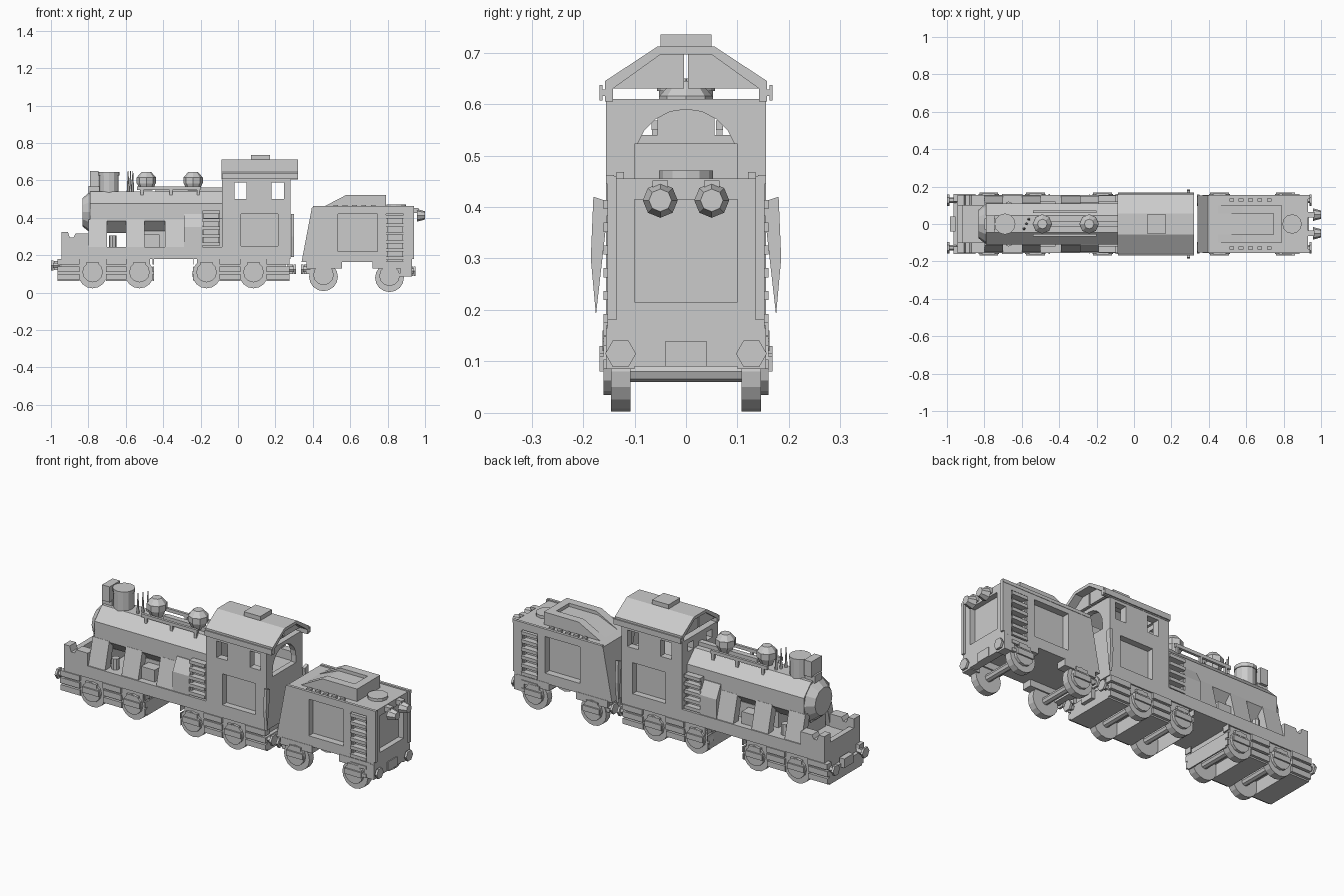
import bpy, bmesh, math
from mathutils import Matrix, Vector

old = bpy.data.objects.get("Cube")
if old:
    bpy.data.objects.remove(old, do_unlink=True)

grey = bpy.data.materials.new("plain grey")
grey.use_nodes = True
grey.diffuse_color = (0.6, 0.6, 0.6, 1)
grey.node_tree.nodes["Principled BSDF"].inputs["Base Color"].default_value = (0.6, 0.6, 0.6, 1)


def finish(name, bm):
    bmesh.ops.recalc_face_normals(bm, faces=bm.faces)
    me = bpy.data.meshes.new(name)
    bm.to_mesh(me)
    bm.free()
    me.materials.append(grey)
    ob = bpy.data.objects.new(name, me)
    bpy.context.collection.objects.link(ob)
    return ob


def prism(name, pts, axis, a, b):
    """Extrude a profile along x (pts are y,z) or along y (pts are x,z)."""
    bm = bmesh.new()
    place = (lambda p: (a, p[0], p[1])) if axis == "x" else (lambda p: (p[0], a, p[1]))
    face = bm.faces.new([bm.verts.new(place(p)) for p in pts])
    out = bmesh.ops.extrude_face_region(bm, geom=[face])
    shift = Vector((b - a, 0, 0) if axis == "x" else (0, b - a, 0))
    bmesh.ops.translate(bm, verts=[v for v in out["geom"] if isinstance(v, bmesh.types.BMVert)], vec=shift)
    return finish(name, bm)


def box(name, x0, x1, y0, y1, z0, z1):
    return prism(name, [(x0, z0), (x1, z0), (x1, z1), (x0, z1)], "y", y0, y1)


def cyl(name, centre, r, length, axis="z", sides=12, r2=None):
    bm = bmesh.new()
    bmesh.ops.create_cone(bm, cap_ends=True, segments=sides, radius1=r,
                          radius2=r if r2 is None else r2, depth=length)
    turn = {"x": Matrix.Rotation(math.pi / 2, 4, "Y"),
            "y": Matrix.Rotation(math.pi / 2, 4, "X"), "z": Matrix()}[axis]
    bm.transform(Matrix.Translation(centre) @ turn)
    return finish(name, bm)


def both(make, name, *args):
    for side, word in ((1, "left"), (-1, "right")):
        make(word + "_" + name, side, *args)


def side_box(name, s, x0, x1, y0, y1, z0, z1):
    return box(name, x0, x1, min(s * y0, s * y1), max(s * y0, s * y1), z0, z1)


def cut(target, cutters):
    for c in cutters:
        mod = target.modifiers.new("cut", "BOOLEAN")
        mod.operation, mod.solver, mod.object = "DIFFERENCE", "EXACT", c
        bpy.context.view_layer.update()
        graph = bpy.context.evaluated_depsgraph_get()
        me = bpy.data.meshes.new_from_object(target.evaluated_get(graph))
        target.modifiers.clear()
        target.data = me
        bpy.data.objects.remove(c, do_unlink=True)


# Footplate and front platform with raised corner walls
box("footplate", -0.945, 0.28, -0.155, 0.155, 0.18, 0.245)
box("front_wall", -0.945, -0.915, -0.1, 0.1, 0.245, 0.275)
for s in (1, -1):
    prism("front_corner_wall", [(-0.945, 0.245), (-0.8, 0.245), (-0.8, 0.315), (-0.87, 0.315),
          (-0.88, 0.295), (-0.9, 0.295), (-0.91, 0.325), (-0.945, 0.325)], "y", s * 0.1, s * 0.155)

# Octagonal boiler with a domed front
oct_pts = [(0.12 * math.cos(a), 0.43 + 0.12 * math.sin(a))
           for a in (math.pi / 8 + i * math.pi / 4 for i in range(8))]
prism("boiler", oct_pts, "x", -0.79, -0.08)
cyl("smokebox_door", (-0.81, 0, 0.43), 0.075, 0.045, "x", 12, 0.112)
box("smokebox_saddle", -0.78, -0.72, -0.09, 0.09, 0.24, 0.36)

# Sloping side struts, firebox and pumps beneath the boiler
for s in (1, -1):
    for x in (-0.8, -0.6, -0.39):
        prism("side_strut", [(s * 0.155, 0.22), (s * 0.112, 0.39), (s * 0.07, 0.39), (s * 0.11, 0.22)],
              "x", x, x + 0.1)
    side_box("side_pump", s, -0.5, -0.42, 0.05, 0.12, 0.24, 0.31)
    cyl("pump_cylinder", (-0.67, s * 0.1, 0.27), 0.02, 0.07, "z", 8)
prism("firebox", [(-0.15, 0.24), (0.15, 0.24), (0.15, 0.35), (0.115, 0.42), (-0.115, 0.42), (-0.15, 0.35)],
      "x", -0.29, -0.19)
box("firebox_back", -0.19, -0.08, -0.12, 0.12, 0.24, 0.4)
box("ash_pan", -0.6, -0.28, -0.06, 0.06, 0.24, 0.33)

# Chimney, headlight, whistles, domes and top rails
cyl("chimney", (-0.69, 0, 0.585), 0.052, 0.12)
cyl("chimney_rim", (-0.69, 0, 0.635), 0.056, 0.02)
box("headlight", -0.79, -0.745, -0.045, 0.045, 0.565, 0.65)
box("headlight_bracket", -0.8, -0.74, -0.03, 0.03, 0.53, 0.57)
for y in (-0.025, 0, 0.025):
    cyl("whistle", (-0.575 + y / 2, y, 0.595), 0.008, 0.11, "z", 5, 0.002)
for x in (-0.49, -0.24):
    cyl("dome_base", (x, 0, 0.565), 0.032, 0.04, "z", 8, 0.05)
    cyl("dome_band", (x, 0, 0.6), 0.052, 0.032, "z", 8)
    cyl("dome_cap", (x, 0, 0.63), 0.052, 0.03, "z", 8, 0.026)
for y in (-0.06, 0.065):
    box("boiler_top_rail", -0.54, -0.2, y - 0.007, y + 0.007, 0.55, 0.568)
    for x in (-0.52, -0.365, -0.22):
        box("rail_post", x, x + 0.015, y - 0.006, y + 0.006, 0.51, 0.555)
box("boiler_top_pipe", -0.44, -0.08, -0.015, 0.015, 0.53, 0.562)

# Cab with windows, side recesses and an arched rear opening
cab = box("cab", -0.085, 0.28, -0.155, 0.155, 0.18, 0.61)
cutters = [box("cutter", -0.05, 0.25, -0.115, 0.115, 0.45, 0.65)]
cutters += [box("cutter", x, x + 0.066, -0.3, 0.3, 0.5, 0.59) for x in (-0.02, 0.18)]
cutters += [side_box("cutter", s, 0.015, 0.215, 0.12, 0.3, 0.25, 0.42) for s in (1, -1)]
cutters += [side_box("cutter", s, -0.2, 0.0, 0.055, 0.105, 0.54, 0.585) for s in (1, -1)]
arch = [(0.1 * math.cos(a), 0.49 + 0.1 * math.sin(a)) for a in (i * math.pi / 10 for i in range(11))]
cutters.append(prism("cutter", [(0.1, 0.455)] + arch + [(-0.1, 0.455)], "x", 0.2, 0.4))
cut(cab, cutters)

# Pitched roof with vent, end gables and eaves rails
roof = [(-0.157, 0.605), (-0.157, 0.645), (-0.055, 0.712), (0.055, 0.712), (0.157, 0.645), (0.157, 0.605),
        (0.142, 0.605), (0.142, 0.63), (0.05, 0.696), (-0.05, 0.696), (-0.142, 0.63), (-0.142, 0.605)]
prism("cab_roof", roof, "x", -0.087, 0.32)
for s in (1, -1):
    for x in (-0.075, 0.26):
        prism("roof_gable", [(s * 0.15, 0.63), (s * 0.05, 0.705), (s * 0.004, 0.705), (s * 0.004, 0.63)],
              "x", x, x + 0.015)
    side_box("eaves_bracket", s, -0.085, 0.32, 0.15, 0.165, 0.616, 0.628)
    side_box("eaves_rail", s, -0.085, 0.32, 0.162, 0.168, 0.607, 0.637)
box("roof_vent", 0.07, 0.17, -0.05, 0.05, 0.7, 0.735)

# Handrails behind the cab
for s in (1, -1):
    prism("cab_handrail", [(s * 0.15, 0.41), (s * 0.18, 0.42), (s * 0.185, 0.3), (s * 0.175, 0.19)],
          "x", 0.283, 0.3)


# Ladders
def ladder(name, s, x0, x1, z0, z1, rungs, y):
    for i in range(rungs):
        z = z0 + (z1 - z0) * i / (rungs - 1)
        side_box(name, s, x0, x1, y, y + 0.035, z - 0.009, z + 0.009)
    for x in (x0, x1 - 0.008):
        side_box(name + "_rail", s, x, x + 0.008, y, y + 0.02, z0, z1)


both(ladder, "cab_ladder", -0.19, -0.095, 0.26, 0.43, 5, 0.117)
both(ladder, "tender_ladder", 0.79, 0.885, 0.095, 0.405, 8, 0.125)

# Tender body with recessed panels and ladder bays
tender = prism("tender_body", [(0.34, 0.165), (0.93, 0.165), (0.93, 0.455), (0.395, 0.455)], "y", -0.153, 0.153)
panels = [side_box("cutter", s, 0.535, 0.745, 0.115, 0.3, 0.22, 0.42) for s in (1, -1)]
panels += [side_box("cutter", s, 0.79, 0.885, 0.127, 0.3, 0.1, 0.42) for s in (1, -1)]
panels.append(box("cutter", 0.9, 1.1, -0.1, 0.1, 0.215, 0.415))
cut(tender, panels)

# Coal bunker, hatch and rear lamps
slope = [(0.44, 0.45), (0.58, 0.523), (0.79, 0.523), (0.79, 0.45)]
for s in (1, -1):
    prism("bunker_side", slope, "y", s * 0.055, s * 0.1)
    cyl("rear_lamp", (0.978, s * 0.05, 0.413), 0.034, 0.044, "x", 8, 0.022)
    side_box("lamp_bracket", s, 0.92, 0.965, 0.035, 0.065, 0.425, 0.452)
    side_box("tender_top_lip", s, 0.4, 0.94, 0.14, 0.155, 0.445, 0.462)
    side_box("rear_post", s, 0.925, 0.94, 0.135, 0.153, 0.18, 0.46)
    for i in range(5):
        side_box("tender_cleat", s, 0.51 + i * 0.05, 0.535 + i * 0.05, 0.12, 0.135, 0.45, 0.468)
prism("coal_floor", [(0.44, 0.45), (0.57, 0.505), (0.75, 0.505), (0.75, 0.45)], "y", -0.056, 0.056)
box("bunker_end", 0.745, 0.79, -0.056, 0.056, 0.45, 0.523)
cyl("water_hatch", (0.845, 0, 0.458), 0.052, 0.025)


# Wheels with axle caps and stacked spring boxes
def wheel(name, s, x, z):
    cyl(name, (x, s * 0.127, z), 0.077, 0.038, "y", 16)
    cyl(name + "_hub", (x, s * 0.15, z + 0.01), 0.055, 0.02, "y", 12)
    side_box(name + "_axle_box", s, x - 0.05, x + 0.05, 0.14, 0.168, z, z + 0.03)
    side_box(name + "_spring", s, x - 0.035, x + 0.035, 0.14, 0.162, z + 0.04, z + 0.06)


def bogie(x0, x1, wheels):
    box("bogie_frame", x0 + 0.02, x1 - 0.02, -0.148, 0.148, 0.13, 0.185)
    edges = [x0] + wheels + [x1]
    for i, (a, b) in enumerate(zip(edges, edges[1:])):
        l, r = a + (0.07 if i else 0), b - (0.07 if b != x1 else 0)
        box("bogie_block", l, r, -0.14, 0.14, 0.062, 0.14)
        for s in (1, -1):
            for z in (0.07, 0.11, 0.15):
                side_box("bogie_slat", s, l, r, 0.12, 0.15 + z / 15, z, z + 0.03)
    for x in wheels:
        both(wheel, "wheel", x, 0.1)
        cyl("axle", (x, 0, 0.1), 0.02, 0.22, "y", 8)


bogie(-0.965, -0.45, [-0.777, -0.527])
bogie(-0.24, 0.275, [-0.168, 0.083])

# Tender running gear
for x, z in ((0.457, 0.085), (0.81, 0.08)):
    both(wheel, "tender_wheel", x, z)
    cyl("tender_axle", (x, 0, z), 0.02, 0.22, "y", 8)
    for s in (1, -1):
        side_box("tender_wheel_guard", s, x - 0.09, x + 0.1, 0.1, 0.155, 0.13, 0.17)
        side_box("tender_rear_block", s, 0.87, 0.93, 0.1, 0.155, 0.085, 0.165)
box("tender_rear_beam", 0.89, 0.93, -0.155, 0.155, 0.09, 0.165)
box("tender_front_beam", 0.365, 0.4, -0.14, 0.14, 0.1, 0.165)

# Buffers and couplers
for x, d, z in ((-0.985, -1, 0.145), (0.295, 1, 0.125), (0.352, -1, 0.125), (0.935, 1, 0.115)):
    for s in (1, -1):
        cyl("buffer_stem", (x - d * 0.015, s * 0.127, z), 0.016, 0.04, "x", 6)
        cyl("buffer_head", (x + d * 0.008, s * 0.127, z), 0.03, 0.012, "x", 6)
    inner = x - d * 0.015
    box("coupler", inner - 0.015, inner + 0.015, -0.04, 0.04, z - 0.025, z + 0.025)
